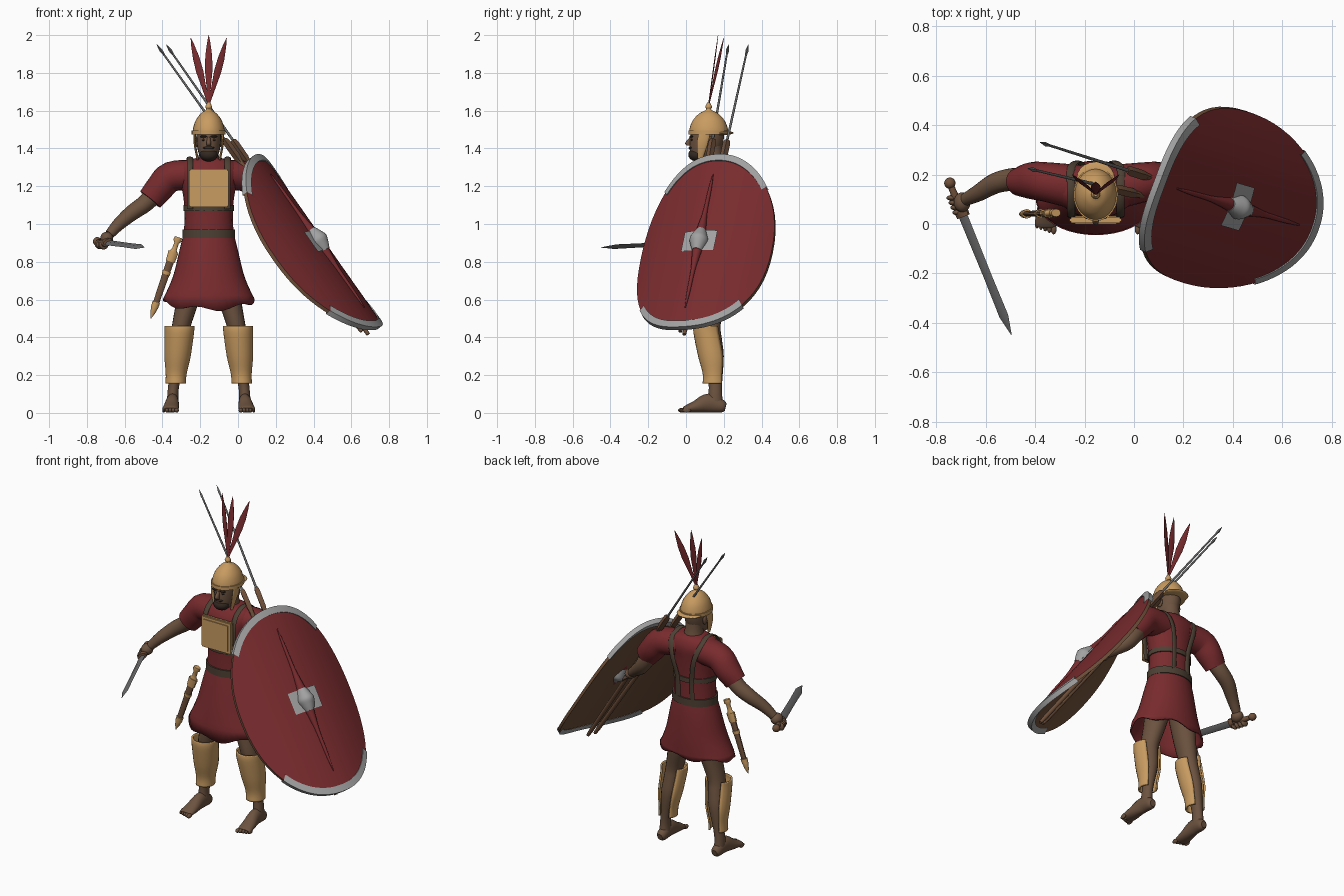
import bpy, bmesh, math
from mathutils import Vector

if "Cube" in bpy.data.objects:
    bpy.data.objects.remove(bpy.data.objects["Cube"])


def material(name, *rgb):
    mat = bpy.data.materials.new(name)
    mat.use_nodes = True
    mat.diffuse_color = (*rgb, 1)
    mat.node_tree.nodes["Principled BSDF"].inputs["Base Color"].default_value = (*rgb, 1)
    return mat


red = material("red_cloth", .19, .024, .027)
gold = material("bronze", .58, .33, .12)
skin = material("skin", .15, .085, .05)
hair = material("dark_hair", .035, .022, .016)
leather = material("leather", .075, .052, .034)
wood = material("wood", .16, .08, .042)
iron = material("iron", .14, .14, .145)
silver = material("pale_metal", .36, .36, .36)

MID = -.155          # body centre line
X, Y, Z = Vector((1, 0, 0)), Vector((0, 1, 0)), Vector((0, 0, 1))


def finish(name, bm, mats, angle=45):
    bmesh.ops.recalc_face_normals(bm, faces=bm.faces)
    mesh = bpy.data.meshes.new(name)
    bm.to_mesh(mesh)
    bm.free()
    for mat in mats:
        mesh.materials.append(mat)
    obj = bpy.data.objects.new(name, mesh)
    bpy.context.collection.objects.link(obj)
    bpy.ops.object.select_all(action='DESELECT')
    bpy.context.view_layer.objects.active = obj
    obj.select_set(True)
    bpy.ops.object.shade_smooth_by_angle(angle=math.radians(angle))
    return obj


def smooth_rings(rings, steps):
    """Catmull-Rom interpolation through (x, y, z, a, b) rings."""
    out = []
    for i in range(len(rings) - 1):
        p = [rings[max(0, min(len(rings) - 1, i + k))] for k in (-1, 0, 1, 2)]
        for j in range(steps):
            t = j / steps
            out.append([(2*q + (r - o)*t + (2*o - 5*q + 4*r - s)*t*t + (3*q - o - 3*r + s)*t**3) / 2
                        for o, q, r, s in zip(*p)])
    return out + [list(rings[-1])]


def loft(name, rings, mat, side=None, steps=4, n=20, gap=0, caps=True, wall=0, hem=None):
    """Elliptic skin through rings; level rings when side is None, else across the path."""
    rings = smooth_rings(rings, steps)
    bm, loops = bmesh.new(), []
    count = n + 1 if gap else n
    for i, (x, y, z, a, b) in enumerate(rings):
        u, v = X, Y
        if side is not None:
            lo, hi = rings[max(i - 1, 0)], rings[min(i + 1, len(rings) - 1)]
            tangent = (Vector(hi[:3]) - Vector(lo[:3])).normalized()
            u = (side - tangent * side.dot(tangent)).normalized()
            v = tangent.cross(u)
        loop = []
        for k in range(count):
            t = math.pi/2 + gap + (2*math.pi - 2*gap) * k / n
            p = Vector((x, y, z)) + u*max(a, .001)*math.cos(t) + v*max(b, .001)*math.sin(t)
            if hem and i == len(rings) - 1:
                p.z += hem(t)
            loop.append(bm.verts.new(p))
        loops.append(loop)
    for lo, hi in zip(loops, loops[1:]):
        for k in range(n):
            m = (k + 1) % count
            bm.faces.new((lo[k], lo[m], hi[m], hi[k]))
    if caps and not gap:
        bm.faces.new(loops[0])
        bm.faces.new(loops[-1])
    obj = finish(name, bm, [mat])
    if wall:
        mod = obj.modifiers.new("wall", 'SOLIDIFY')
        mod.thickness = wall
    return obj


def rod(name, start, end, profile, mat, side=X, n=10):
    """Straight loft; profile holds (fraction, half width, half depth)."""
    start, end = Vector(start), Vector(end)
    return loft(name, [(*start.lerp(end, f), a, b) for f, a, b in profile], mat, side, 1, n)


def ball(name, centre, size, mat):
    bm = bmesh.new()
    bmesh.ops.create_uvsphere(bm, u_segments=20, v_segments=12, radius=1)
    bmesh.ops.scale(bm, vec=size, verts=bm.verts)
    bmesh.ops.translate(bm, vec=centre, verts=bm.verts)
    return finish(name, bm, [mat], 180)


# Tunic
loft("tunic_body", [(MID, .13, .94, .132, .105), (MID, .13, 1.08, .128, .103), (MID, .13, 1.2, .145, .11),
                    (MID, .14, 1.28, .17, .105), (MID, .145, 1.33, .14, .08), (MID, .14, 1.35, .06, .055)], red)
loft("tunic_skirt", [(MID, .13, .96, .13, .1), (MID, .125, .86, .155, .12), (MID, .115, .72, .19, .14),
                     (MID, .105, .6, .243, .15)], red, n=40, caps=False, wall=.01,
     hem=lambda t: -.05*max(0, -math.sin(t)) + .012*math.sin(6*t))
for s, label in ((-1, "right"), (1, "left")):
    loft(label + "_sleeve", [(MID + s*.08, .15, 1.26, .09, .08), (MID + s*.2, .17, 1.25, .08, .08),
                             (MID + s*.26, .175, 1.19, .075, .075), (MID + s*.31, .17, 1.13, .057, .068)], red, Y)

# Belt and harness
loft("belt", [(MID, .13, z, .14, .112) for z in (.925, .97)], leather, n=32, steps=1)
loft("chest_strap", [(MID, .13, z, .134, .11) for z in (1.07, 1.1)], leather, n=32, steps=1)
for s in (-1, 1):
    loft("shoulder_strap", [(MID + s*x, y, z, .016, .005) for x, y, z in (
        (.1, .045, 1.08), (.1, .03, 1.22), (.1, .055, 1.31), (.1, .14, 1.352),
        (.1, .225, 1.31), (.075, .252, 1.22), (.05, .235, 1.09), (.05, .23, .96))], leather, X, 4, 8)

# Breastplate
for name, half, depth in (("breastplate", .105, .012), ("breastplate_panel", .09, .017)):
    bm = bmesh.new()
    bmesh.ops.create_cube(bm, size=1)
    bmesh.ops.scale(bm, vec=(2*half, 2*depth, 2*half - .01), verts=bm.verts)
    bmesh.ops.bevel(bm, geom=bm.edges[:], offset=.006, segments=2, affect='EDGES')
    bmesh.ops.translate(bm, vec=(MID, .016, 1.19), verts=bm.verts)
    finish(name, bm, [gold])

# Head
loft("neck", [(MID, .15, 1.3, .065, .06), (MID, .14, 1.37, .052, .055), (MID, .13, 1.43, .052, .06)], skin)
loft("head", [(MID, .085, 1.335, .02, .03), (MID, .085, 1.35, .042, .055), (MID, .1, 1.39, .058, .08),
              (MID, .11, 1.45, .065, .09), (MID, .115, 1.5, .065, .085)], skin)
loft("nose", [(MID, .03, 1.46, .008, .01), (MID, .012, 1.43, .012, .016), (MID, .015, 1.415, .013, .012)], skin)
ball("beard", (MID, .06, 1.367), (.048, .048, .036), hair)
ball("moustache", (MID, .026, 1.403), (.03, .012, .008), hair)
for s in (-1, 1):
    ball("eye", (MID + s*.026, .031, 1.446), (.012, .006, .006), hair)
    ball("brow", (MID + s*.027, .028, 1.463), (.02, .009, .006), hair)
    ball("ear", (MID + s*.066, .125, 1.435), (.01, .02, .028), skin)
    loft("cheek_guard", [(MID + s*.074, .1, 1.49, .03, .007), (MID + s*.073, .085, 1.42, .028, .006),
                         (MID + s*.058, .075, 1.34, .012, .006)], gold, Y, 4, 12)

# Helmet and plumes
loft("helmet_bowl", [(MID, .12, 1.475, .086, .104), (MID, .12, 1.51, .082, .1), (MID, .12, 1.55, .068, .083),
                     (MID, .12, 1.585, .042, .05), (MID, .12, 1.605, .014, .014), (MID, .12, 1.62, .018, .018),
                     (MID, .12, 1.642, .008, .008)], gold, n=28)
loft("helmet_rim", [(MID, .12, z, .09, .108) for z in (1.474, 1.496)], gold, n=28, steps=1)
ball("neck_guard", (MID, .185, 1.482), (.078, .067, .012), gold)
for dx, dy, top in ((-.095, .08, 1.985), (0, .05, 2), (.095, .08, 1.985)):
    rod("plume", (MID, .12, 1.63), (MID + dx, .12 + dy, top),
        ((0, .004, .003), (.25, .012, .003), (.5, .021, .003), (.7, .019, .003), (.88, .01, .002), (1, .001, .001)),
        red, X + Y*dx*4)

# Legs, feet and greaves
for s, label in ((-1, "right"), (1, "left")):
    def out(offset): return MID + s*offset
    loft(label + "_leg", [(out(.08), .14, .75, .075, .085), (out(.115), .13, .58, .06, .07),
                          (out(.145), .125, .46, .05, .058), (out(.155), .135, .39, .048, .055),
                          (out(.165), .145, .3, .048, .055), (out(.182), .155, .17, .031, .037),
                          (out(.19), .155, .1, .029, .036), (out(.19), .155, .04, .032, .042)], skin)
    loft(label + "_foot", [(out(.19), .21, .03, .018, .02), (out(.19), .19, .035, .03, .034),
                           (out(.192), .12, .052, .034, .05), (out(.198), .05, .032, .041, .032),
                           (out(.203), .0, .02, .043, .019), (out(.204), -.012, .016, .036, .012)], skin, X)
    for k in range(5):
        ball("toe", (out(.17 + .017*k), -.02 + .006*k, .014), (.012 - .001*k, .022, .013), skin)
    loft(label + "_greave", [(out(.155), .115, .46, .08, .075), (out(.156), .118, .42, .078, .078),
                             (out(.165), .14, .3, .07, .076), (out(.172), .148, .21, .056, .06),
                             (out(.175), .148, .155, .054, .06)], gold, gap=.75, wall=.01)

# Arms
loft("right_arm", [(-.42, .175, 1.18, .05, .05), (-.49, .18, 1.11, .046, .046), (-.56, .165, 1.06, .042, .042),
                   (-.63, .125, 1, .034, .034), (-.68, .1, .945, .026, .026)], skin, Y)
loft("left_arm", [(.1, .175, 1.18, .05, .05), (.16, .18, 1.09, .046, .046), (.2, .165, 1.04, .042, .042),
                  (.26, .13, .99, .033, .033), (.3, .11, .96, .026, .026)], skin, Y)
ball("left_palm", (.315, .1, .945), (.035, .035, .028), skin)
for k in range(4):
    loft("left_finger", [(.315 + .012*k, .12 - .02*k, .935, .01, .01), (.345 + .008*k, .12 - .025*k, .915, .009, .009),
                         (.365, .11 - .026*k, .89, .005, .005)], skin, Y, 3, 8)

# Sword in the right hand
pommel, tip = Vector((-.745, .165, .908)), Vector((-.495, -.45, .876))
ball("right_palm", (-.695, .088, .925), (.034, .04, .034), skin)
for k in range(4):
    ball("right_finger", pommel.lerp(tip, .09 + .032*k) + Vector((-.012, -.004, -.012)), (.024, .012, .025), skin)
rod("sword_grip", pommel, pommel.lerp(tip, .2), ((0, .013, .013), (.5, .016, .016), (1, .013, .013)), wood)
ball("sword_pommel", pommel, (.023, .023, .023), wood)
rod("sword_guard", pommel.lerp(tip, .18), pommel.lerp(tip, .22), ((0, .032, .02), (1, .03, .018)), wood, X + Z*.6)
rod("sword_blade", pommel.lerp(tip, .22), tip,
    ((0, .022, .006), (.5, .02, .006), (.84, .022, .006), (1, .001, .001)), iron, X + Z*.6, 4)

# Scabbard on the right hip
top, end = Vector((-.315, .045, .93)), Vector((-.462, .04, .5))
rod("scabbard", top, end, ((.2, .022, .014), (.85, .017, .011), (.95, .01, .008)), wood)
for a, b, wide in ((.18, .3, .028), (.42, .46, .024), (.8, .87, .022)):
    rod("scabbard_band", top, end, ((a, wide, .019), (b, wide - .002, .017)), gold)
rod("scabbard_tip", top, end, ((.85, .02, .015), (.93, .014, .012), (1, .002, .002)), gold)
rod("dagger_grip", top, end, ((0, .02, .016), (.04, .024, .018), (.07, .013, .012), (.15, .014, .013), (.2, .03, .016)), gold)

# Two javelins
for high, low in (((-.38, .33, 1.95), (.69, -.01, .415)), ((-.43, .225, 1.95), (.655, -.03, .43))):
    rod("javelin_head", high, low, ((0, .001, .001), (.02, .009, .009), (.035, .005, .005)), iron, Y, 4)
    rod("javelin_shank", high, low, ((.03, .005, .005), (.34, .007, .007)), iron, Y)
    rod("javelin_block", high, low, ((.33, .014, .014), (.34, .02, .02), (.39, .02, .02), (.41, .013, .013)), wood, Y, 4)
    rod("javelin_shaft", high, low, ((.4, .013, .013), (.97, .013, .013), (1, .01, .01)), wood, Y)

# Oval shield, bowed across its width
centre = Vector((.42, .07, .91))
along = Vector((.64, -.19, -.91)).normalized()
across = Vector((.35, .93, .05))
across = (across - along*across.dot(along)).normalized()
outward = along.cross(across)


def on_shield(p, q, h):
    return centre + along*.56*p + across*.37*q + outward*(h - .12*q*q)


def rim(t, r, h):
    c, s = math.cos(t), math.sin(t)
    return on_shield(r*math.copysign(abs(c)**.9, c), r*math.copysign(abs(s)**.9, s), h)


def sweep(name, sections, mats, closed, rule=lambda j: 0):
    """Join consecutive point sections into a skin."""
    bm = bmesh.new()
    loops = [[bm.verts.new(p) for p in sec] for sec in sections]
    pairs = list(zip(loops, loops[1:])) + ([(loops[-1], loops[0])] if closed else [])
    for lo, hi in pairs:
        for j in range(len(lo) - 1):
            bm.faces.new((lo[j], lo[j + 1], hi[j + 1], hi[j])).material_index = rule(j)
    bmesh.ops.remove_doubles(bm, verts=bm.verts, dist=.0004)
    return finish(name, bm, mats, 40)


radii = [k / 8 for k in range(9)]
sweep("shield", [[rim(math.tau*i/64, r, 0) for r in radii] + [rim(math.tau*i/64, r, -.02) for r in radii[::-1]]
                 for i in range(64)], [red, wood], True, lambda j: 0 if j < 8 else 1)
for name, start in (("shield_top_edge", math.pi), ("shield_bottom_edge", 0)):
    sweep(name, [[rim(start + .85*(i/12 - 1), r, h) for r, h in
                  ((.94, -.022), (.94, .006), (1.012, .006), (1.012, -.024), (.94, -.024))]
                 for i in range(25)], [silver], False)
sweep("boss_plate", [[on_shield(p, q/20, .007) for q in range(-5, 6)] for p in (-.115, -.05, .05, .115)], [silver], False)
loft("shield_spine", [(*on_shield(p, 0, .002), w, w) for p, w in
                      ((-.78, .003), (-.6, .009), (-.35, .012), (-.18, .022), (0, .034), (.18, .022), (.35, .012),
                       (.6, .009), (.78, .003))], red, across)
loft("shield_boss", [(*on_shield(p, 0, .004), w, w*1.1) for p, w in
                     ((-.12, .026), (-.06, .04), (0, .05), (.06, .04), (.12, .026))], silver, across)
